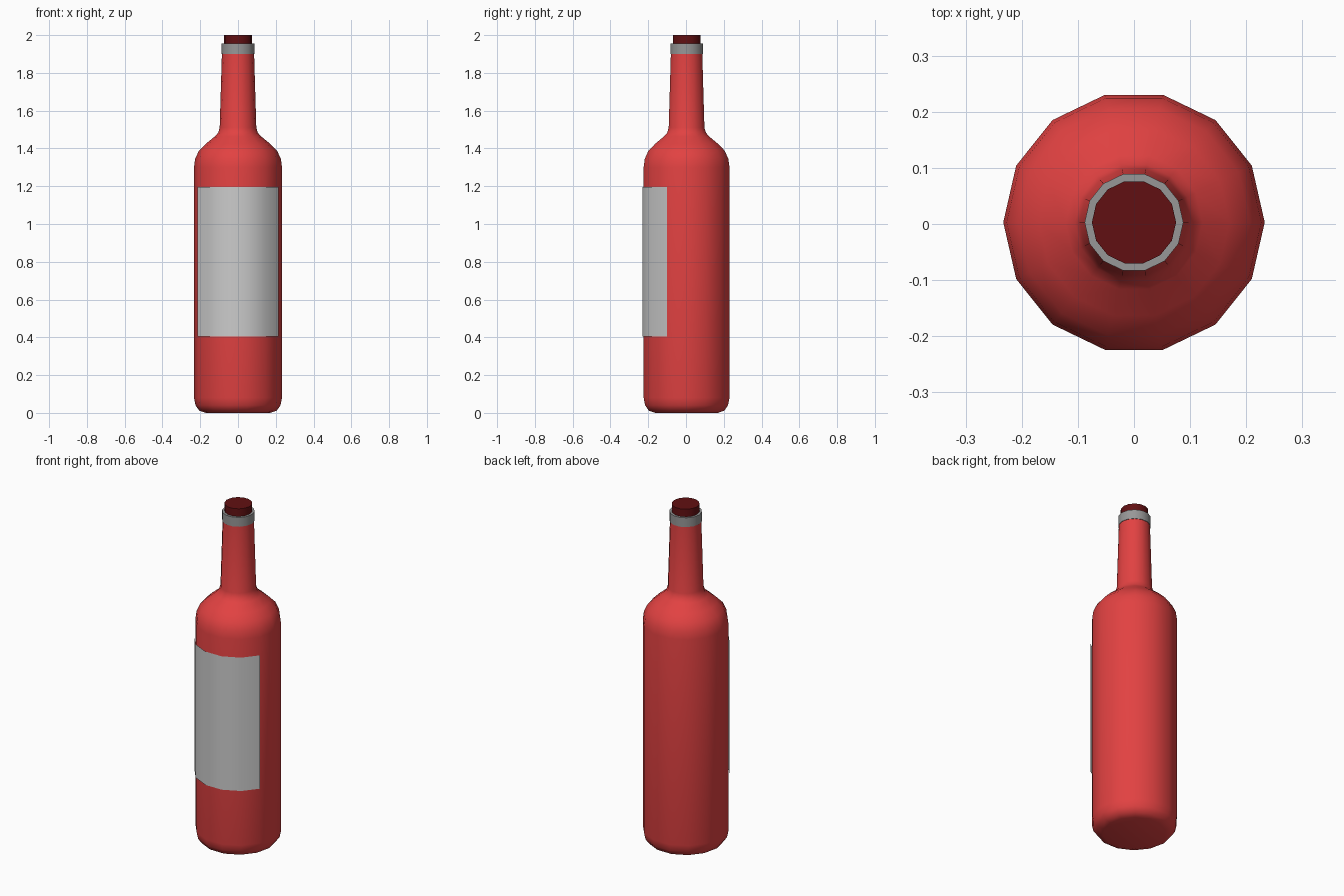
import bpy, math

default = bpy.data.objects.get("Cube")
if default:
    bpy.data.objects.remove(default, do_unlink=True)

SIDES = 14
STEP = 2 * math.pi / SIDES
CENTRE_Y = 0.003


def material(name, colour):
    mat = bpy.data.materials.new(name)
    mat.use_nodes = True
    mat.diffuse_color = (*colour, 1)
    mat.node_tree.nodes["Principled BSDF"].inputs["Base Color"].default_value = (*colour, 1)
    return mat


def lathe(name, profile, mat, first=0, count=SIDES, smooth=60):
    """Turn a (radius, height) profile about the bottle axis, closing full turns."""
    full = count == SIDES
    columns = count if full else count + 1
    verts = [(r * math.cos((first + i) * STEP), r * math.sin((first + i) * STEP) + CENTRE_Y, z)
             for r, z in profile for i in range(columns)]
    faces = []
    for row in range(len(profile) - 1):
        for i in range(count):
            j = (i + 1) % columns
            a, b = row * columns, (row + 1) * columns
            faces.append((a + i, a + j, b + j, b + i))
    if full:
        last = (len(profile) - 1) * columns
        faces.append(tuple(reversed(range(columns))))
        faces.append(tuple(range(last, last + columns)))
    mesh = bpy.data.meshes.new(name)
    mesh.from_pydata(verts, [], faces)
    mesh.materials.append(mat)
    obj = bpy.data.objects.new(name, mesh)
    bpy.context.collection.objects.link(obj)
    bpy.ops.object.select_all(action="DESELECT")
    obj.select_set(True)
    bpy.context.view_layer.objects.active = obj
    bpy.ops.object.shade_smooth_by_angle(angle=math.radians(smooth))
    return obj


red = material("red glass", (0.76, 0.054, 0.054))
grey = material("label grey", (0.6, 0.6, 0.6))
ring_grey = material("ring grey", (0.31, 0.31, 0.31))
dark_red = material("dark red cork", (0.12, 0.005, 0.006))

# Bottle body with rounded base, shoulder and tapering neck
lathe("bottle", [(0.17, 0), (0.205, 0.012), (0.225, 0.04), (0.233, 0.08),
                 (0.233, 1.3), (0.227, 1.345), (0.207, 1.388), (0.17, 1.425),
                 (0.122, 1.464), (0.105, 1.483), (0.097, 1.51), (0.085, 1.91)], red)

# Collar around the mouth and the stopper in it
lathe("neck_ring", [(0.088, 1.9), (0.088, 1.955)], ring_grey)
lathe("cork", [(0.075, 1.94), (0.075, 2.0)], dark_red)

# Thin label wrapped round the front, from one bottle edge to another
lathe("label", [(0.239, 0.405), (0.239, 1.195)], grey, first=8, count=5)
